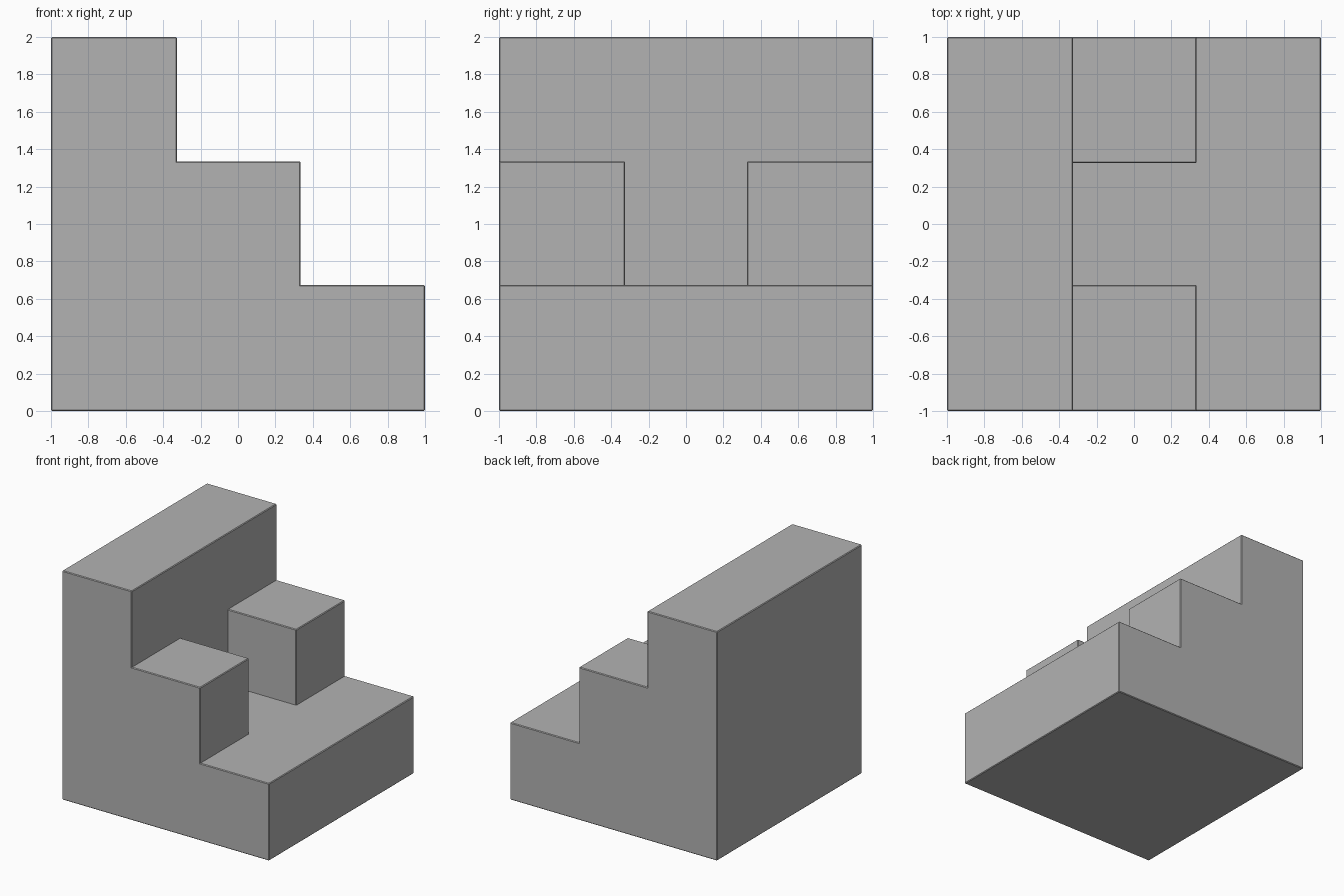
import bpy, bmesh
from mathutils import Vector

if "Cube" in bpy.data.objects:
    bpy.data.objects.remove(bpy.data.objects["Cube"])

# Cell boundaries along each axis
GRID = [(-1, -0.326, 0.335, 1),
        (-1, -0.326, 0.326, 1),
        (0, 0.674, 1.335, 2)]
# stack heights in cells: rows go front to back, columns left to right
HEIGHTS = [(3, 2, 1),
           (3, 1, 1),
           (3, 2, 1)]


def solid(c):
    x, y, z = c
    return 0 <= x < 3 and 0 <= y < 3 and 0 <= z < HEIGHTS[y][x]


# Outer skin only: one quad wherever a solid cell meets empty space
bm = bmesh.new()
cells = [(x, y, z) for x in range(3) for y in range(3) for z in range(HEIGHTS[y][x])]
for cell in cells:
    for axis in range(3):
        for sign in (-1, 1):
            n = [0, 0, 0]
            n[axis] = sign
            if solid([a + b for a, b in zip(cell, n)]):
                continue
            u, v = (axis + 1) % 3, (axis + 2) % 3
            quad = []
            for du, dv in ((0, 0), (1, 0), (1, 1), (0, 1)):
                p = list(cell)
                p[axis] += sign > 0
                p[u] += du
                p[v] += dv
                quad.append(bm.verts.new(Vector([GRID[i][p[i]] for i in range(3)])))
            bm.faces.new(quad if sign > 0 else quad[::-1])

# Weld and merge coplanar quads into clean flat faces
bmesh.ops.remove_doubles(bm, verts=bm.verts, dist=0.001)
bmesh.ops.dissolve_limit(bm, angle_limit=0.01, verts=bm.verts, edges=bm.edges)
bmesh.ops.recalc_face_normals(bm, faces=bm.faces)

# Fine chamfer on the outer corners
outer = [e for e in bm.edges if e.calc_face_angle_signed(0) > 0.5]
bmesh.ops.bevel(bm, geom=outer, offset=0.006, offset_type='OFFSET',
                segments=1, profile=0.5, affect='EDGES', clamp_overlap=True)

mesh = bpy.data.meshes.new("stepped_block")
bm.to_mesh(mesh)
bm.free()

# Darker grey
grey = bpy.data.materials.new("dark_grey")
grey.diffuse_color = (0.45, 0.45, 0.45, 1)
grey.use_nodes = True
grey.node_tree.nodes["Principled BSDF"].inputs["Base Color"].default_value = grey.diffuse_color
mesh.materials.append(grey)
bpy.context.collection.objects.link(bpy.data.objects.new("stepped_block", mesh))
